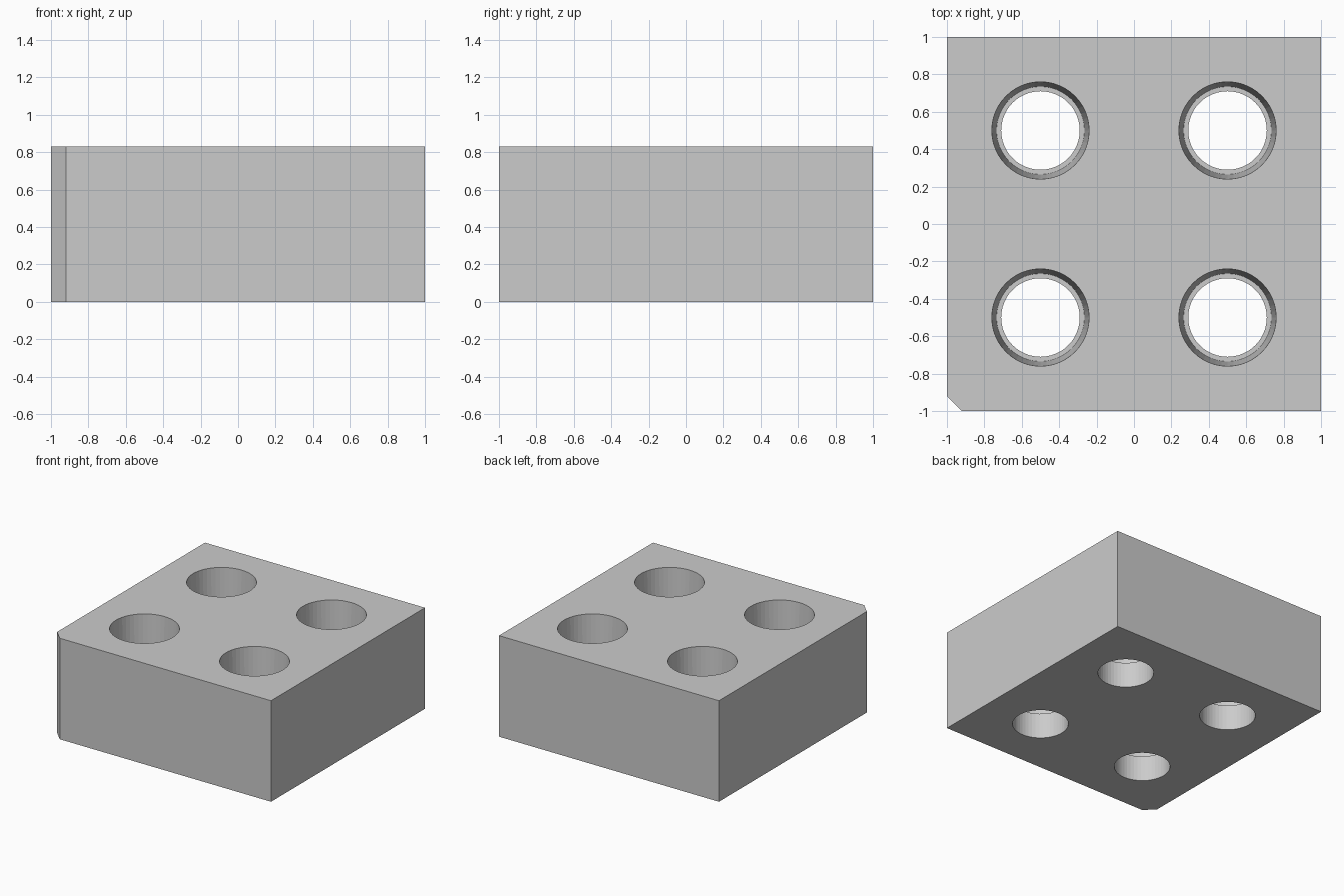
import bpy
import bmesh
import math

if "Cube" in bpy.data.objects:
    bpy.data.objects.remove(bpy.data.objects["Cube"], do_unlink=True)

HEIGHT = 0.83
CHAMFER = 0.08
LEDGE = 0.21
SIDES = 48

grey = bpy.data.materials.new("plain grey")
grey.use_nodes = True
colour = (0.6, 0.6, 0.6, 1)
grey.diffuse_color = colour
grey.node_tree.nodes["Principled BSDF"].inputs["Base Color"].default_value = colour


def make_object(name, bm):
    bmesh.ops.recalc_face_normals(bm, faces=bm.faces)
    mesh = bpy.data.meshes.new(name)
    bm.to_mesh(mesh)
    bm.free()
    mesh.materials.append(grey)
    obj = bpy.data.objects.new(name, mesh)
    bpy.context.collection.objects.link(obj)
    return obj


def add_plug(bm, x, y, profile):
    """Closed turned solid from (radius, height) pairs."""
    rings = []
    for r, z in profile:
        angles = [2 * math.pi * i / SIDES for i in range(SIDES)]
        rings.append([bm.verts.new((x + r * math.cos(a), y + r * math.sin(a), z)) for a in angles])
    for low, high in zip(rings, rings[1:]):
        for i in range(SIDES):
            j = (i + 1) % SIDES
            bm.faces.new((low[i], low[j], high[j], high[i]))
    bm.faces.new(rings[0])
    bm.faces.new(rings[-1])


# Block with one clipped corner
bm = bmesh.new()
outline = [(CHAMFER - 1, -1), (1, -1), (1, 1), (-1, 1), (-1, CHAMFER - 1)]
base = bm.faces.new([bm.verts.new((x, y, 0)) for x, y in outline])
walls = bmesh.ops.extrude_face_region(bm, geom=[base])["geom"]
top = [v for v in walls if isinstance(v, bmesh.types.BMVert)]
bmesh.ops.translate(bm, verts=top, vec=(0, 0, HEIGHT))
# Extrusion may keep or drop the starting face, so make sure the base is closed
bmesh.ops.holes_fill(bm, edges=bm.edges)
block = make_object("block", bm)

# Stepped holes: straight bore, flat ledge, slightly tapered socket
overshoot = 0.1
slope = (0.26 - 0.235) / (HEIGHT - LEDGE)
profile = [(0.21, -overshoot), (0.21, LEDGE), (0.235, LEDGE),
           (0.26 + slope * overshoot, HEIGHT + overshoot)]
bm = bmesh.new()
for x in (-0.5, 0.5):
    for y in (-0.5, 0.5):
        add_plug(bm, x, y, profile)
cutter = make_object("hole_cutter", bm)
cutter.hide_render = True
cutter.hide_viewport = True
cutter.display_type = 'WIRE'

holes = block.modifiers.new("holes", 'BOOLEAN')
holes.operation = 'DIFFERENCE'
holes.solver = 'EXACT'
holes.object = cutter
